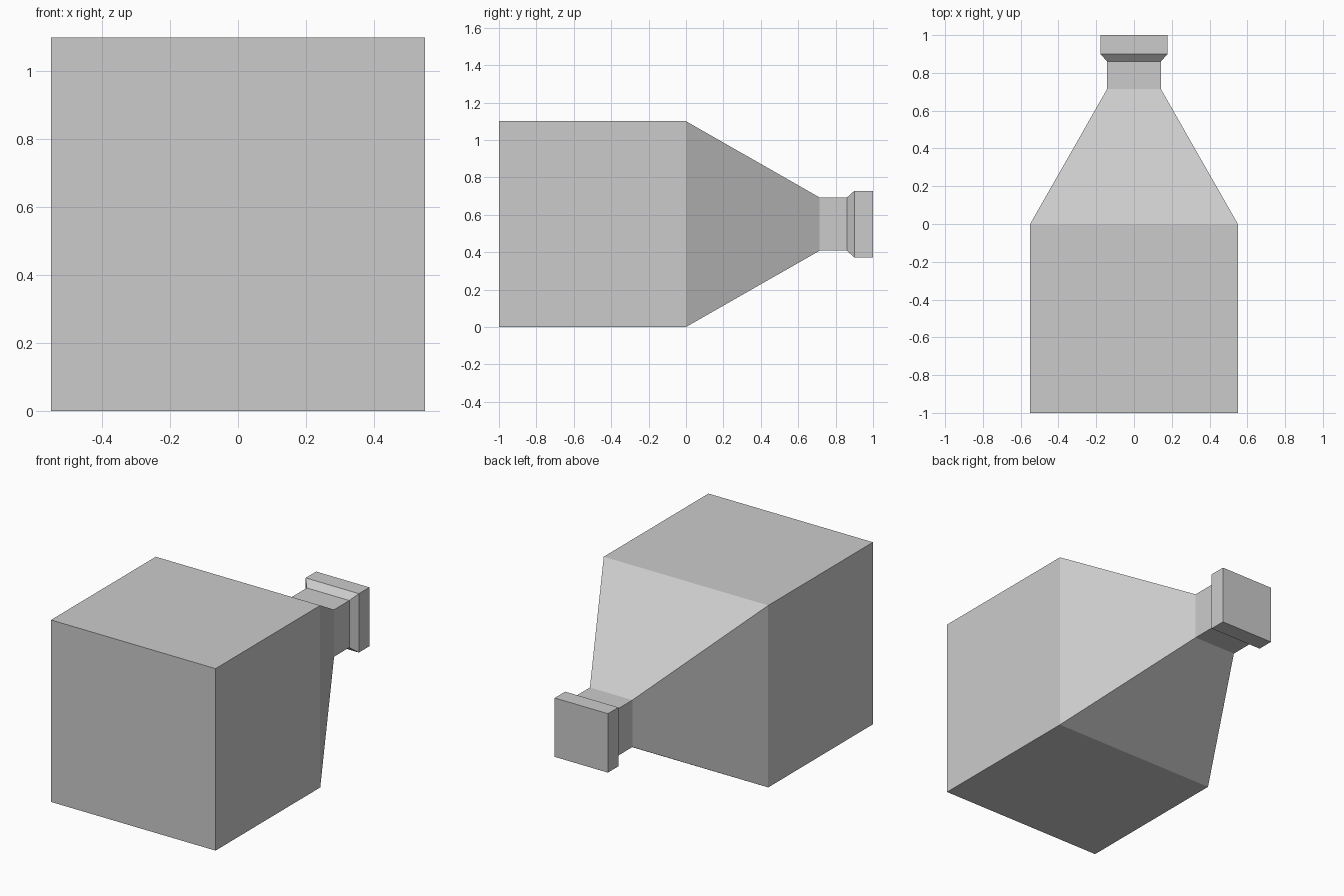
import bpy
import bmesh

cube = bpy.data.objects.get("Cube")
if cube:
    bpy.data.objects.remove(cube, do_unlink=True)

grey = bpy.data.materials.new("plain grey")
grey.use_nodes = True
colour = (0.6, 0.6, 0.6, 1.0)
grey.diffuse_color = colour
grey.node_tree.nodes["Principled BSDF"].inputs["Base Color"].default_value = colour

CENTRE_Z = 0.55
# Square sections from front to back: (y, half width)
SECTIONS = [
    (-1.0, 0.55),    # front of the box
    (0.0, 0.55),     # back of the box, start of the taper
    (0.715, 0.142),  # end of the taper, start of the neck
    (0.86, 0.142),   # end of the neck
    (0.90, 0.178),   # end of the flared lip
    (1.0, 0.178),    # back of the end block
]


def square_ring(bm, y, half):
    corners = ((-1, -1), (1, -1), (1, 1), (-1, 1))
    return [bm.verts.new((sx * half, y, CENTRE_Z + sz * half)) for sx, sz in corners]


# Box body, taper, neck and end block as one lofted solid
bm = bmesh.new()
rings = [square_ring(bm, y, half) for y, half in SECTIONS]
for a, b in zip(rings, rings[1:]):
    for i in range(4):
        j = (i + 1) % 4
        bm.faces.new((a[i], a[j], b[j], b[i]))
bm.faces.new(rings[0])
bm.faces.new(rings[-1])
bmesh.ops.recalc_face_normals(bm, faces=bm.faces)

mesh = bpy.data.meshes.new("box_with_tapered_neck")
bm.to_mesh(mesh)
bm.free()
mesh.materials.append(grey)
body = bpy.data.objects.new("box_with_tapered_neck", mesh)
bpy.context.collection.objects.link(body)
